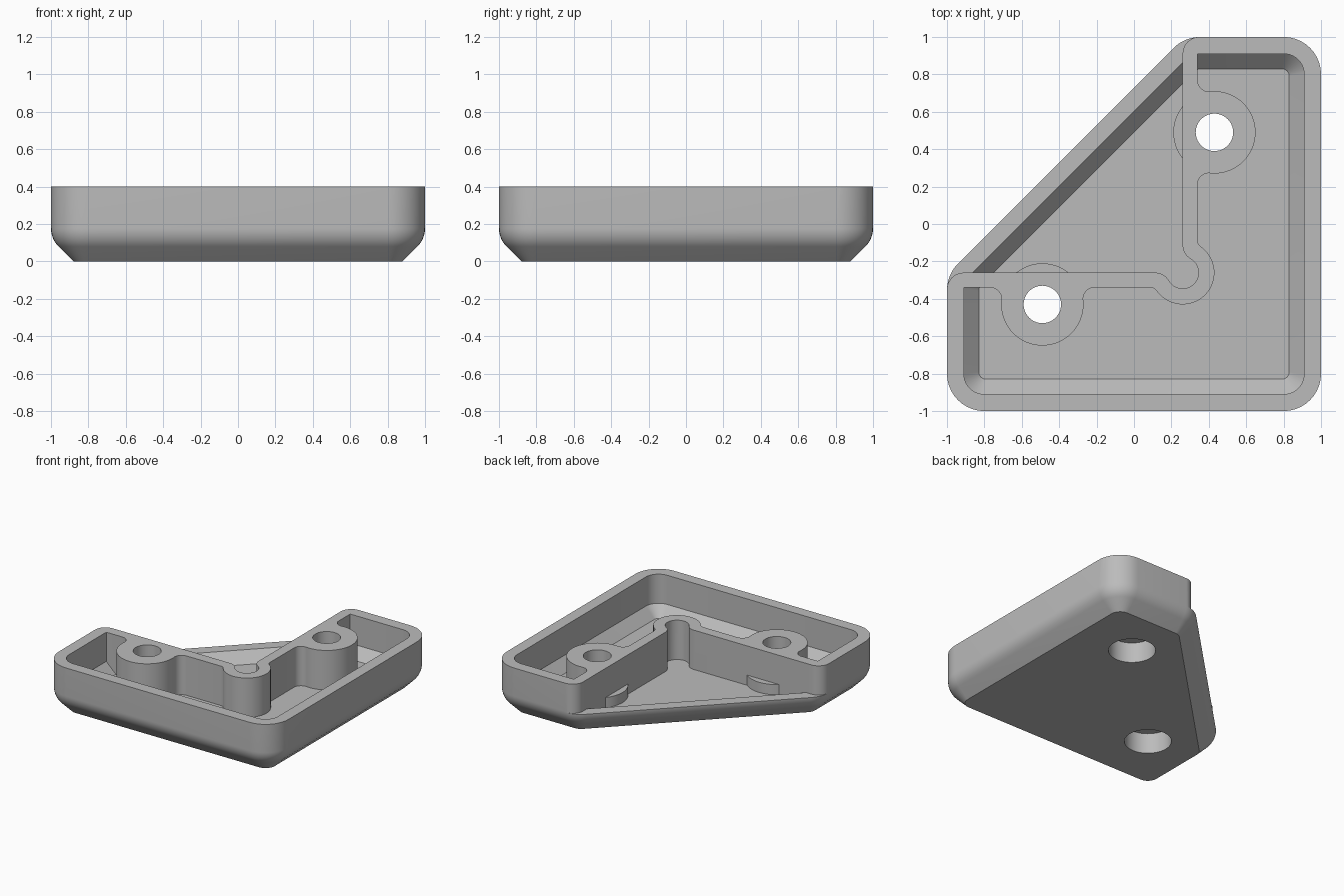
import bpy, bmesh
from math import radians, cos, sin, atan2, pi
from mathutils import Vector

cube = bpy.data.objects.get("Cube")
if cube:
    bpy.data.objects.remove(cube, do_unlink=True)

grey = bpy.data.materials.new("plain grey")
grey.use_nodes = True
grey.diffuse_color = (0.5, 0.5, 0.5, 1)
grey.node_tree.nodes["Principled BSDF"].inputs["Base Color"].default_value = (0.5, 0.5, 0.5, 1)

TOP, LEDGE, FLOOR, ROOT = 0.4, 0.17, 0.09, 0.08
WALL = 0.26           # position of the step wall face
OVER = TOP + 0.03     # rough height, trimmed flat later


def arc(cx, cy, r, start, end, n=10):
    angles = [radians(start + (end - start) * i / n) for i in range(n + 1)]
    return [(cx + r * cos(a), cy + r * sin(a)) for a in angles]


def outline(inset, n=10):
    """Rounded five-sided plan, moved inward by inset."""
    corners = [Vector(c) for c in ((-1, -1), (1, -1), (1, 1), (0.27, 1), (-1, -0.27))]
    r = max(0.2 - inset, 0.04)
    points = []
    for i, c in enumerate(corners):
        d1 = (c - corners[i - 1]).normalized()
        d2 = (corners[(i + 1) % 5] - c).normalized()
        n1, n2 = Vector((-d1.y, d1.x)), Vector((-d2.y, d2.x))
        centre = c + (n1 + n2) / (1 + n1.dot(n2)) * (inset + r)
        a = atan2(-n1.y, -n1.x)
        turn = (atan2(-n2.y, -n2.x) - a) % (2 * pi)
        points += [(centre.x + r * cos(a + turn * k / n),
                    centre.y + r * sin(a + turn * k / n)) for k in range(n + 1)]
    return points


def loft(name, sections):
    """Closed solid through (plan points, height) sections."""
    bm = bmesh.new()
    rings = [[bm.verts.new((x, y, z)) for x, y in pts] for pts, z in sections]
    for low, high in zip(rings, rings[1:]):
        for i in range(len(low)):
            bm.faces.new((low[i - 1], low[i], high[i], high[i - 1]))
    bm.faces.new(rings[0])
    bm.faces.new(rings[-1])
    bmesh.ops.recalc_face_normals(bm, faces=bm.faces)
    mesh = bpy.data.meshes.new(name)
    bm.to_mesh(mesh)
    bm.free()
    mesh.materials.append(grey)
    obj = bpy.data.objects.new(name, mesh)
    bpy.context.collection.objects.link(obj)
    return obj


def prism(name, pts, z0, z1):
    return loft(name, [(pts, z0), (pts, z1)])


def disc(centre, r):
    return arc(*centre, r, 0, 360, 64)[:-1]


def swap(pts):
    """Mirror across the plan's diagonal axis."""
    return [(-y, -x) for x, y in pts]


def combine(obj, tool, operation):
    mod = obj.modifiers.new(tool.name, "BOOLEAN")
    mod.operation, mod.solver, mod.object = operation, "EXACT", tool
    bpy.context.view_layer.objects.active = obj
    bpy.ops.object.modifier_apply(modifier=mod.name)
    bpy.data.objects.remove(tool, do_unlink=True)


# Tray: chamfered foot, rounded transition, straight rim, sloped pocket
bend = [(0.14 * (1 - cos(radians(a))), 0.178 - 0.14 * sin(radians(a)))
        for a in range(45, -1, -5)]
profile = [(0.12, 0)] + bend + [(0, OVER), (0.09, OVER), (0.09, LEDGE), (0.17, FLOOR)]
body = loft("corner_bracket", [(outline(d), z) for d, z in profile])

# Step wall: outer face with a round relief at the bend, inner face with a post
outer = (arc(WALL, -WALL, 0.085, -45, 60, 14)
         + arc(WALL + 0.085, -0.113, 0.085, 240, 180)[1:] + [(WALL, 0.91)])
inner = (arc(WALL, -WALL, 0.17, -45, 55, 14) + arc(0.38, -0.088, 0.04, 235, 180, 6)
         + arc(0.40, 0.212, 0.06, 180, 84, 8) + [(0.43, 0.49)]
         + arc(0.40, 0.768, 0.06, 276, 180, 8) + [(0.34, 0.93), (0.31, 0.93)])
wall = swap(outer[1:])[::-1] + outer + inner[::-1] + swap(inner[1:])
combine(body, prism("step_wall", wall, ROOT, OVER), "UNION")

# Screw bosses
bosses = [(0.43, 0.49)]
bosses += swap(bosses)
for centre in bosses:
    combine(body, prism("screw_boss", disc(centre, 0.22), ROOT, OVER), "UNION")

# Trim the tops flat, then lower the triangular side to the ledge
square = [(-2, -2), (2, -2), (2, 2), (-2, 2)]
combine(body, prism("top_trim", square, TOP, 1), "DIFFERENCE")
side = outer + arc(0.35, 0.91, 0.09, 180, 90)[1:] + [(0.35, 1.2)]
step = swap(side[1:])[::-1] + side + [(-1.2, 1.2)]
combine(body, prism("step_cut", step, LEDGE, 1), "DIFFERENCE")

# Screw holes with wide recesses underneath
for centre in bosses:
    combine(body, prism("screw_hole", disc(centre, 0.1), -1, 1), "DIFFERENCE")
    combine(body, prism("head_recess", disc(centre, 0.168), -1, 0.16), "DIFFERENCE")

# Smooth the curved sides, keep the edges sharp
bpy.ops.object.select_all(action="DESELECT")
body.select_set(True)
bpy.context.view_layer.objects.active = body
bpy.ops.object.shade_smooth_by_angle(angle=radians(30))
